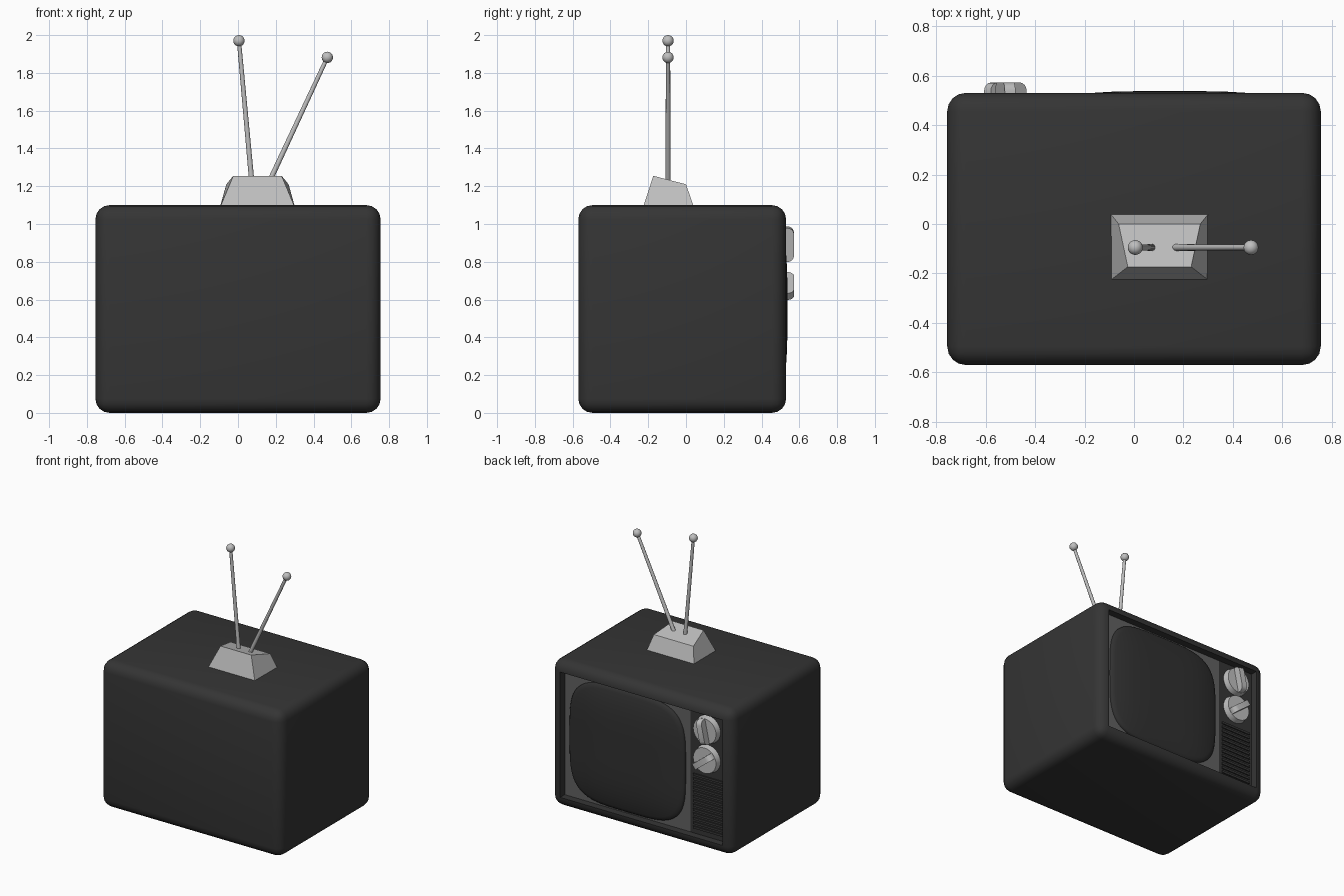
import bpy, bmesh, math
from mathutils import Vector, Matrix

if "Cube" in bpy.data.objects:
    bpy.data.objects.remove(bpy.data.objects["Cube"])


def material(name, v):
    m = bpy.data.materials.new(name)
    m.diffuse_color = (v, v, v, 1)
    m.use_nodes = True
    m.node_tree.nodes["Principled BSDF"].inputs["Base Color"].default_value = m.diffuse_color
    return m


BLACK = material("black plastic", 0.035)
GLASS = material("dark glass", 0.03)
GREY = material("grey surround", 0.12)
METAL = material("light metal", 0.52)


def finish(name, bm, mat, angle=35):
    bmesh.ops.recalc_face_normals(bm, faces=bm.faces[:])
    me = bpy.data.meshes.new(name)
    bm.to_mesh(me)
    bm.free()
    ob = bpy.data.objects.new(name, me)
    bpy.context.collection.objects.link(ob)
    me.materials.append(mat)
    bpy.ops.object.select_all(action='DESELECT')
    ob.select_set(True)
    bpy.context.view_layer.objects.active = ob
    bpy.ops.object.shade_smooth_by_angle(angle=math.radians(angle))
    return ob


def box_mesh(lo, hi, bevel=0, segments=3):
    lo, hi = Vector(lo), Vector(hi)
    bm = bmesh.new()
    bmesh.ops.create_cube(bm, size=1)
    for v in bm.verts:
        v.co = (lo + hi) / 2 + v.co * (hi - lo)
    if bevel:
        bmesh.ops.bevel(bm, geom=bm.edges[:], offset=bevel, segments=segments,
                        profile=0.5, affect='EDGES')
    return bm


def cylinder(name, a, b, r1, r2, mat, sides):
    a, b = Vector(a), Vector(b)
    rot = (b - a).to_track_quat('Z', 'Y').to_matrix().to_4x4()
    bm = bmesh.new()
    bmesh.ops.create_cone(bm, cap_ends=True, segments=sides, radius1=r1, radius2=r2,
                          depth=(b - a).length, matrix=Matrix.Translation((a + b) / 2) @ rot)
    return finish(name, bm, mat)


# cabinet with a recess in the screen side (+y)
bm = box_mesh((-0.755, -0.57, 0), (0.755, 0.53, 1.1), 0.075, 4)
bm.normal_update()
face = max((f for f in bm.faces if f.normal.y > 0.99), key=lambda f: f.calc_area())
bmesh.ops.inset_region(bm, faces=[face], thickness=0.006)
bmesh.ops.inset_region(bm, faces=[face], thickness=0.003, depth=-0.055)
finish("cabinet", bm, BLACK)

# panels in the recess
finish("screen_surround", box_mesh((-0.375, 0.472, 0.082), (0.672, 0.48, 1.018)), GREY)
finish("control_panel", box_mesh((-0.672, 0.472, 0.082), (-0.375, 0.481, 1.018)), BLACK)

# speaker slats
for i in range(13):
    z = 0.12 + i * 0.033
    finish("speaker_slat", box_mesh((-0.65, 0.475, z), (-0.40, 0.49, z + 0.017)), BLACK)

# domed picture tube: rings of a rounded rectangle
bm = bmesh.new()
N = 64
profile = [(1, 0.47), (1, 0.49)] + [(t, 0.497 + 0.04 * (1 - t ** 4))
                                    for t in (0.985, 0.94, 0.87, 0.77, 0.64, 0.48, 0.3, 0.12)]
rings = []
for t, y in profile:
    ring = []
    for k in range(N):
        a = 2 * math.pi * k / N
        c, s = math.cos(a), math.sin(a)
        x = math.copysign(abs(c) ** 0.5, c) * 0.48 * t
        z = math.copysign(abs(s) ** 0.5, s) * 0.455 * t
        ring.append(bm.verts.new((0.145 + x, y, 0.55 + z)))
    rings.append(ring)
for r, q in zip(rings, rings[1:]):
    for k in range(N):
        bm.faces.new((r[k], r[(k + 1) % N], q[(k + 1) % N], q[k]))
bm.faces.new(rings[-1])
finish("screen", bm, GLASS, 50)

# two knobs, each a dial with a rounded grip
for z, tilt in ((0.893, 78), (0.672, -38)):
    cylinder("knob_dial", (-0.52, 0.475, z), (-0.52, 0.522, z), 0.105, 0.095, METAL, 32)
    bm = box_mesh((-0.092, 0.51, -0.022), (0.092, 0.572, 0.022))
    ends = [e for e in bm.edges
            if all(v.co.y > 0.57 for v in e.verts) and abs(e.verts[0].co.x - e.verts[1].co.x) < 0.01]
    bmesh.ops.bevel(bm, geom=ends, offset=0.035, segments=4, profile=0.5, affect='EDGES')
    bmesh.ops.transform(bm, verts=bm.verts[:], matrix=Matrix.Translation((-0.52, 0, z))
                        @ Matrix.Rotation(math.radians(-tilt), 4, 'Y'))
    finish("knob_grip", bm, METAL)

# antenna base: wedge with a sloping top
bm = box_mesh((0, 0, 0), (1, 1, 1))
for v in bm.verts:
    right, back, top = (c > 0.5 for c in v.co)
    half, y, z = {(False, False): (0.195, -0.225, 1.095), (True, False): (0.197, 0.04, 1.095),
                  (False, True): (0.128, -0.173, 1.255), (True, True): (0.165, 0.0, 1.21)}[(back, top)]
    v.co = (0.103 + (half if right else -half), y, z)
finish("antenna_base", bm, METAL)

# antenna rods with ball tips
for foot, tip in (((0.075, -0.095, 1.2), (0.005, -0.095, 1.97)),
                  ((0.155, -0.095, 1.2), (0.473, -0.095, 1.882))):
    cylinder("antenna_rod", foot, tip, 0.014, 0.011, METAL, 16)
    bm = bmesh.new()
    bmesh.ops.create_uvsphere(bm, u_segments=20, v_segments=12, radius=0.03,
                              matrix=Matrix.Translation(tip))
    finish("antenna_tip", bm, METAL)
